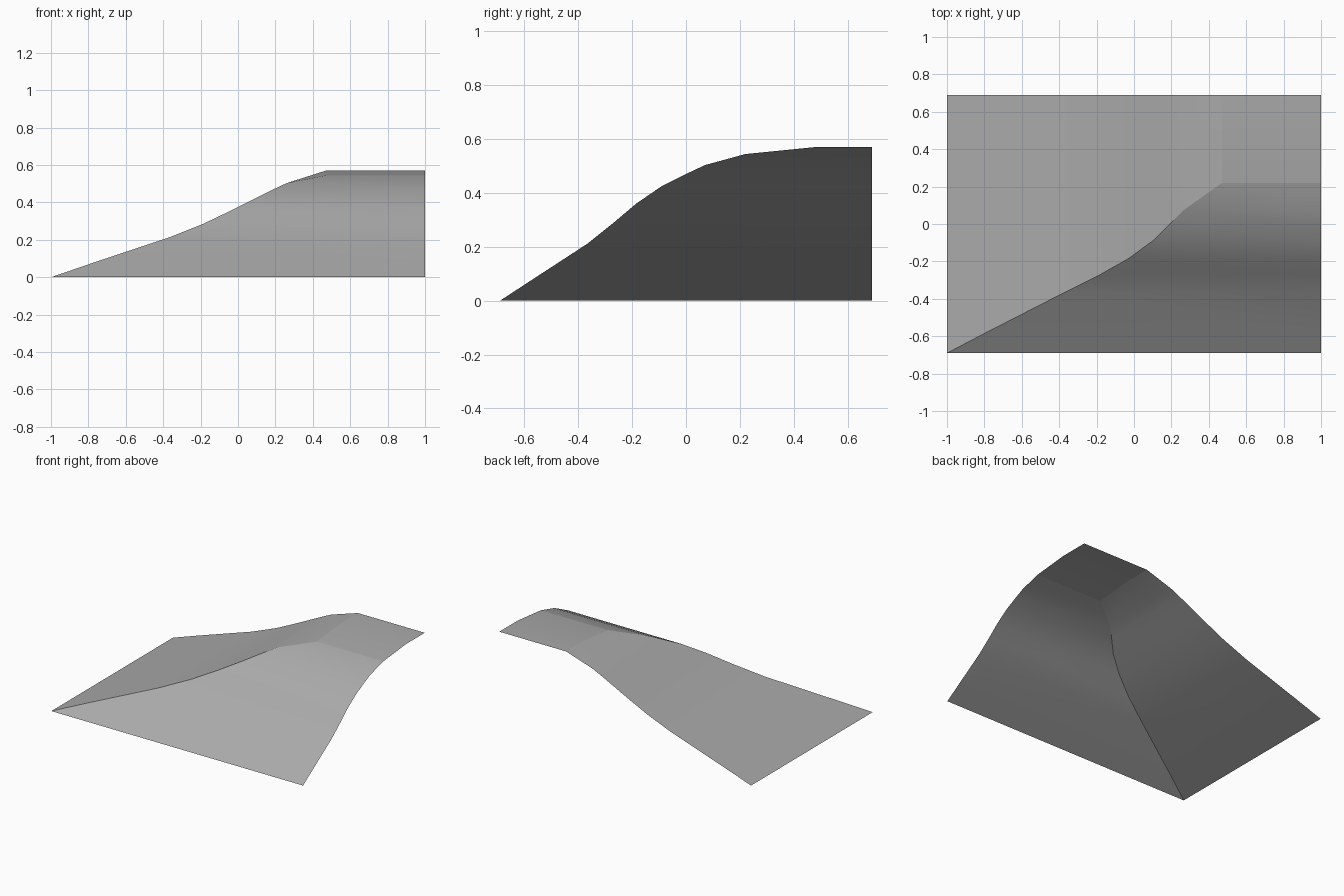
import bpy

cube = bpy.data.objects.get("Cube")
if cube:
    bpy.data.objects.remove(cube, do_unlink=True)

GREY = (0.4, 0.4, 0.4, 1.0)
stone = bpy.data.materials.new("plain grey")
stone.use_nodes = True
stone.diffuse_color = GREY
stone.node_tree.nodes["Principled BSDF"].inputs["Base Color"].default_value = GREY

END_X, BACK_Y, TOP = 1.0, 0.69, 0.57
CREST_Y = 0.48

# Curved ridge where the two slopes meet, from the low corner to the plateau
ridge = [(-1.0, -0.69, 0.0), (-0.79, -0.58, 0.072), (-0.37, -0.365, 0.212),
         (-0.18, -0.27, 0.288), (-0.03, -0.185, 0.36), (0.1, -0.09, 0.425),
         (0.19, 0.0, 0.47), (0.26, 0.07, 0.503), (0.47, 0.22, 0.544)]
peak_x, peak_y, peak_z = ridge[-1]


def sheet(name, rows):
    """Open smooth surface lofted through equal-length rows of points."""
    n = len(rows[0])
    verts = [p for row in rows for p in row]
    faces = [(a, a + n, a + n + 1, a + 1)
             for r in range(len(rows) - 1)
             for a in range(r * n, r * n + n - 1)]
    mesh = bpy.data.meshes.new(name)
    mesh.from_pydata(verts, [], faces)
    mesh.materials.append(stone)
    mesh.shade_smooth()
    obj = bpy.data.objects.new(name, mesh)
    bpy.context.collection.objects.link(obj)
    return obj


# Side slope: rows run from the ridge to the back edge
side_rows = [[(x, y, z), (x, CREST_Y, z), (x, BACK_Y, z)] for x, y, z in ridge[:-1]]
side_rows.append([ridge[-1], (peak_x, CREST_Y, TOP), (peak_x, BACK_Y, TOP)])
sheet("side_slope", side_rows)

# Front slope: rows run from the far end back to the ridge
sheet("front_slope", [[(END_X, y, z), (x, y, z)] for x, y, z in ridge])

# Plateau: a gentle rise, then a level strip
levels = [(peak_y, peak_z), (CREST_Y, TOP), (BACK_Y, TOP)]
sheet("plateau", [[(END_X, y, z), (peak_x, y, z)] for y, z in levels])
